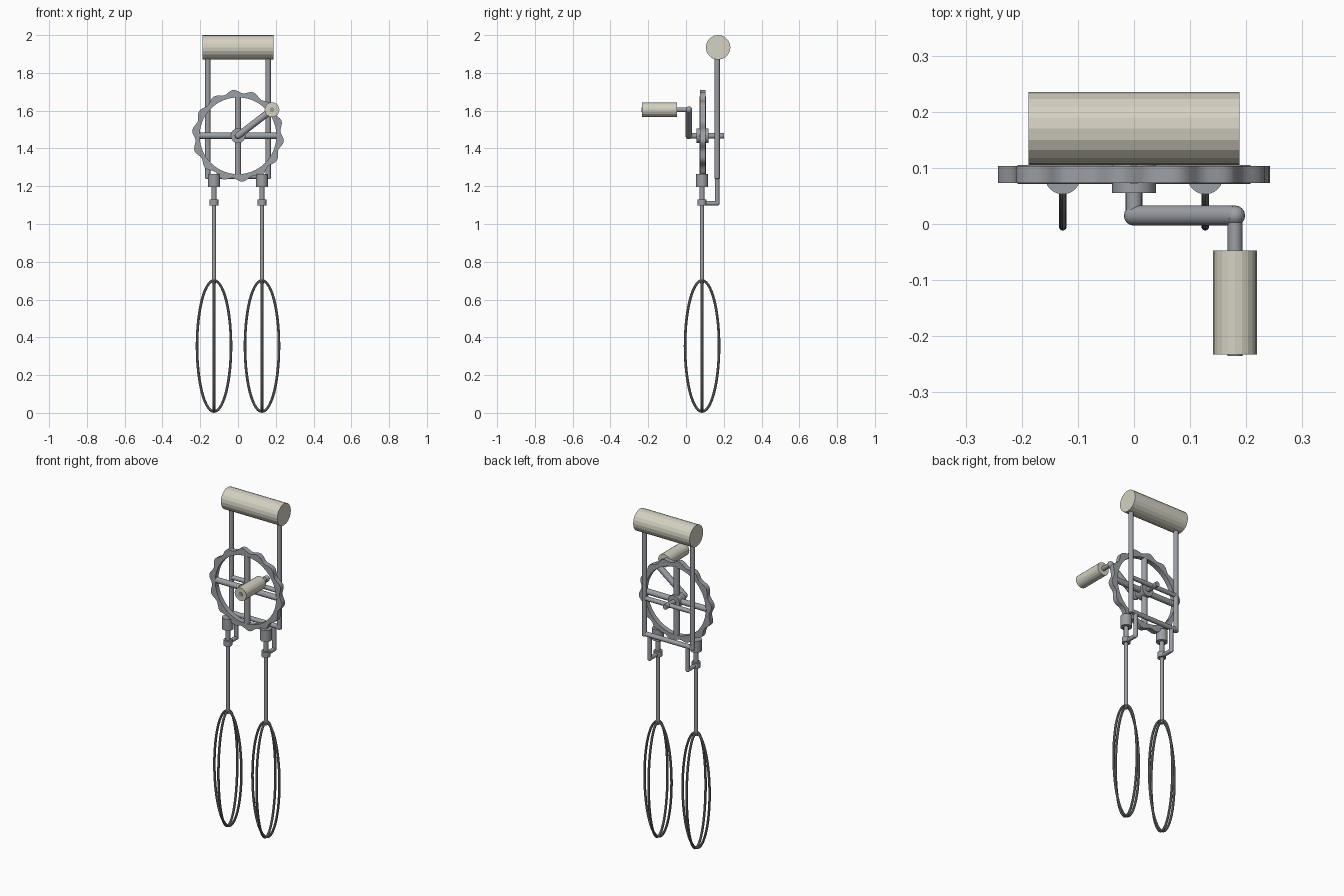
import bpy, bmesh, math
from mathutils import Vector

if "Cube" in bpy.data.objects:
    bpy.data.objects.remove(bpy.data.objects["Cube"])


def material(name, rgb):
    m = bpy.data.materials.new(name)
    m.diffuse_color = (*rgb, 1)
    m.use_nodes = True
    m.node_tree.nodes["Principled BSDF"].inputs["Base Color"].default_value = m.diffuse_color
    return m


METAL = material("grey_metal", (0.33, 0.345, 0.37))
WIRE = material("dark_wire", (0.22, 0.23, 0.24))
CREAM = material("cream_handle", (0.66, 0.64, 0.54))


def finish(bm, name, mat, smooth=True):
    bmesh.ops.recalc_face_normals(bm, faces=bm.faces)
    me = bpy.data.meshes.new(name)
    bm.to_mesh(me)
    bm.free()
    me.materials.append(mat)
    ob = bpy.data.objects.new(name, me)
    bpy.context.collection.objects.link(ob)
    if smooth:
        bpy.ops.object.select_all(action='DESELECT')
        ob.select_set(True)
        bpy.context.view_layer.objects.active = ob
        bpy.ops.object.shade_smooth_by_angle(angle=math.radians(40))
    return ob


def rod(name, a, b, r, mat=METAL, sides=16, smooth=True):
    """Capped cylinder between two points."""
    a, b = Vector(a), Vector(b)
    bm = bmesh.new()
    bmesh.ops.create_cone(bm, cap_ends=True, segments=sides, radius1=r,
                          radius2=r, depth=(b - a).length)
    rot = (b - a).to_track_quat('Z', 'Y')
    for v in bm.verts:
        v.co = rot @ v.co + (a + b) / 2
    return finish(bm, name, mat, smooth)


def ball(name, p, r):
    bm = bmesh.new()
    bmesh.ops.create_uvsphere(bm, u_segments=16, v_segments=10, radius=r)
    bmesh.ops.translate(bm, vec=p, verts=bm.verts)
    return finish(bm, name, METAL)


def wire_loop(name, cx, cy, cz, half_w, half_h, r, turn, n=56, sides=8):
    """Elliptical wire ring, turned about the vertical axis."""
    out = Vector((math.cos(turn), math.sin(turn), 0))
    side = Vector((-math.sin(turn), math.cos(turn), 0))
    up = Vector((0, 0, 1))
    bm = bmesh.new()
    rings = []
    for i in range(n):
        t = math.tau * i / n
        p = Vector((cx, cy, cz)) + out * half_w * math.cos(t) + up * half_h * math.sin(t)
        nrm = (out * half_h * math.cos(t) + up * half_w * math.sin(t)).normalized()
        rings.append([bm.verts.new(p + r * (nrm * math.cos(q) + side * math.sin(q)))
                      for q in (math.tau * k / sides for k in range(sides))])
    for i in range(n):
        a, b = rings[i], rings[(i + 1) % n]
        for k in range(sides):
            j = (k + 1) % sides
            bm.faces.new((a[k], a[j], b[j], b[k]))
    return finish(bm, name, WIRE)


WZ, WY, FY = 1.467, 0.088, 0.165   # wheel height, wheel depth, frame depth

# Top handle
rod("top_handle", (-0.188, 0.17, 1.935), (0.188, 0.17, 1.935), 0.065, CREAM, 20, False)

# Rear frame
rod("frame_middle_bar", (-0.16, FY, WZ), (0.16, FY, WZ), 0.013)
rod("frame_lower_bar", (-0.16, FY, 1.252), (0.16, FY, 1.252), 0.014)

# Wavy drive wheel
bm = bmesh.new()
n = 14 * 8
loops = []
for wavy, y in ((1, 0.073), (1, 0.103), (0, 0.103), (0, 0.073)):
    ring = []
    for i in range(n):
        t = math.tau * i / n
        r = 0.235 + 0.009 * math.cos(14 * (t - math.radians(96))) if wavy else 0.203
        ring.append(bm.verts.new((r * math.cos(t), y, WZ + r * math.sin(t))))
    loops.append(ring)
for a, b in zip(loops, loops[1:] + loops[:1]):
    for i in range(n):
        j = (i + 1) % n
        bm.faces.new((a[i], a[j], b[j], b[i]))
finish(bm, "drive_wheel_rim", METAL)

# Wheel spokes, hub and axle
rod("spoke_horizontal", (-0.208, WY, WZ), (0.208, WY, WZ), 0.017)
rod("spoke_vertical", (0, WY, WZ - 0.208), (0, WY, WZ + 0.208), 0.017)
rod("wheel_hub", (0, 0.055, WZ), (0, 0.118, WZ), 0.039, sides=24)
rod("axle", (0, 0.005, WZ), (0, 0.2, WZ), 0.015)

# Crank arm, peg and grip
CX, CZ = 0.18, 1.605
rod("crank_arm", (0, 0.015, WZ), (CX, 0.015, CZ), 0.018)
ball("crank_inner_joint", (0, 0.015, WZ), 0.018)
ball("crank_outer_joint", (CX, 0.015, CZ), 0.018)
rod("crank_peg", (CX, 0.02, CZ), (CX, -0.235, CZ), 0.013)
rod("crank_grip", (CX, -0.047, CZ), (CX, -0.233, CZ), 0.039, CREAM, 20, False)

# Mirrored frame posts and beaters
for s, label in ((-1, "left"), (1, "right")):
    px, bx, by = s * 0.16, s * 0.127, 0.085
    rod(label + "_frame_post", (px, FY, 1.24), (px, FY, 1.92), 0.014)
    ball(label + "_frame_corner", (px, FY, 1.252), 0.0145)
    rod(label + "_frame_drop", (bx, FY, 1.252), (bx, FY, 1.11), 0.012)
    ball(label + "_drop_corner", (bx, FY, 1.11), 0.0125)
    rod(label + "_bearing_arm", (bx, FY, 1.11), (bx, by, 1.11), 0.012)
    rod(label + "_pinion", (bx, by, 1.197), (bx, by, 1.266), 0.032, sides=24)
    rod(label + "_upper_shaft", (bx, by, 1.11), (bx, by, 1.2), 0.0135)
    rod(label + "_bearing_collar", (bx, by, 1.097), (bx, by, 1.13), 0.024, sides=20)
    rod(label + "_beater_shaft", (bx, by, 0.685), (bx, by, 1.1), 0.011)
    for k, turn in enumerate((0, math.pi / 2)):
        wire_loop(f"{label}_beater_loop_{k + 1}", bx, by, 0.354, 0.09, 0.347, 0.007, turn)
